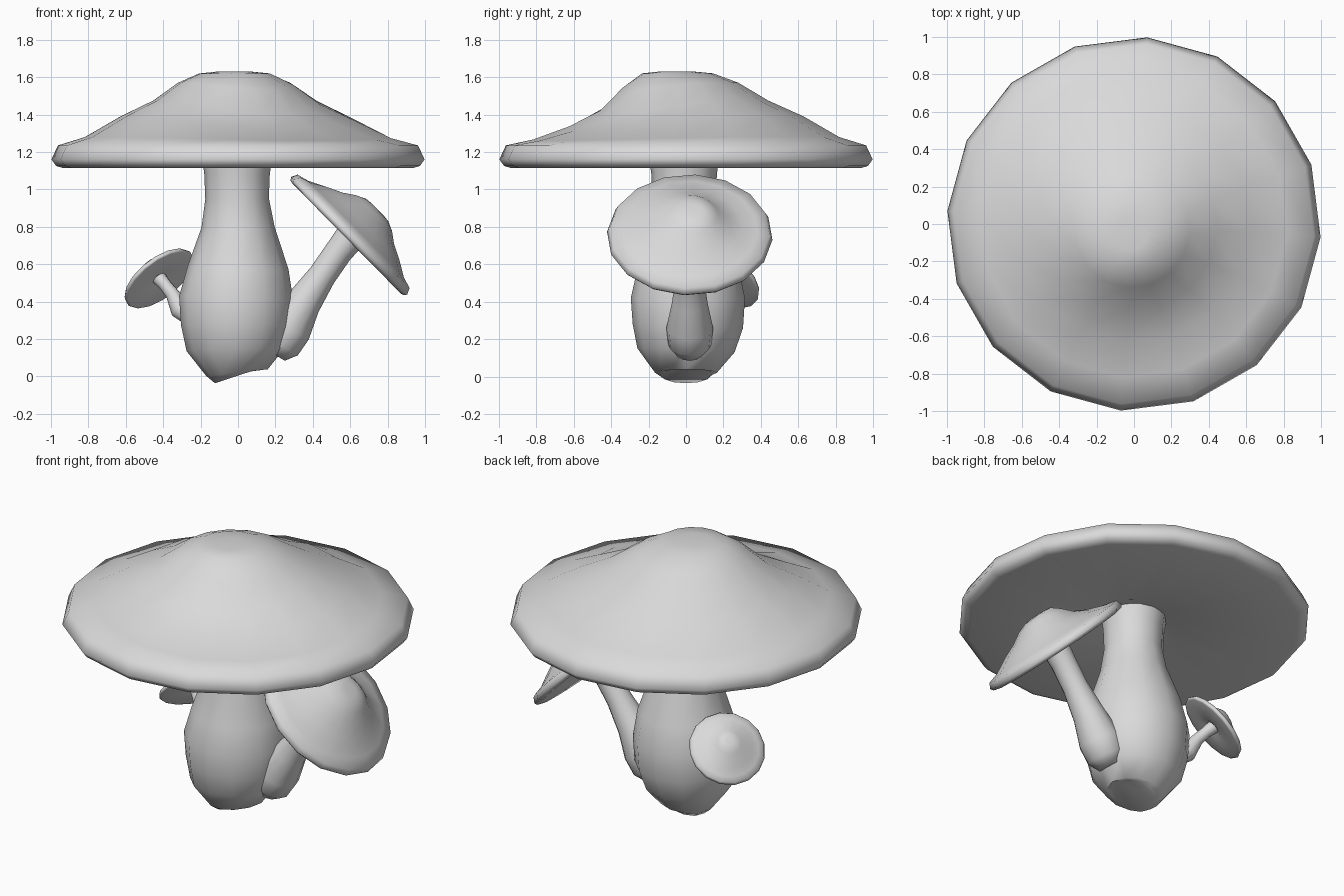
import bpy, bmesh, math
from mathutils import Vector, Matrix

if "Cube" in bpy.data.objects:
    bpy.data.objects.remove(bpy.data.objects["Cube"])

mat = bpy.data.materials.new("mushroom grey")
mat.diffuse_color = (0.7, 0.7, 0.7, 1)
mat.use_nodes = True
mat.node_tree.nodes["Principled BSDF"].inputs["Base Color"].default_value = mat.diffuse_color


def loft(name, rings, angle):
    """Skin a list of equal-length point rings and close both ends."""
    bm = bmesh.new()
    loops = [[bm.verts.new(p) for p in ring] for ring in rings]
    n = len(loops[0])
    for a, b in zip(loops, loops[1:]):
        for i in range(n):
            j = (i + 1) % n
            bm.faces.new((a[i], a[j], b[j], b[i]))
    bm.faces.new(loops[0][::-1])
    bm.faces.new(loops[-1])
    bmesh.ops.recalc_face_normals(bm, faces=bm.faces)
    mesh = bpy.data.meshes.new(name)
    bm.to_mesh(mesh)
    bm.free()
    mesh.materials.append(mat)
    ob = bpy.data.objects.new(name, mesh)
    bpy.context.collection.objects.link(ob)
    bpy.ops.object.select_all(action='DESELECT')
    ob.select_set(True)
    bpy.context.view_layer.objects.active = ob
    bpy.ops.object.shade_smooth_by_angle(angle=math.radians(angle))
    return ob


def stem(name, path, sides=12):
    """Tube through (x, y, z, radius) stations, rings square to the path."""
    pts = [Vector(p[:3]) for p in path]
    rings = []
    for k, p in enumerate(pts):
        d = pts[min(k + 1, len(pts) - 1)] - pts[max(k - 1, 0)]
        q = Vector((0, 0, 1)).rotation_difference(d)
        rings.append([p + q @ (path[k][3] * Vector((math.cos(t), math.sin(t), 0)))
                      for t in (math.tau * i / sides for i in range(sides))])
    return loft(name, rings, 60)


# Cap profile: radius, height over the underside, dent depth, peak shift
CAP = [(0.17, 0.05, 0, 0), (0.30, 0.005, 0, 0), (0.94, 0, 0, 0), (0.975, 0.01, 0, 0),
       (1.0, 0.045, 0, 0), (0.965, 0.12, 0, 0), (0.82, 0.165, 0.02, 0),
       (0.63, 0.275, 0.08, 0), (0.45, 0.36, 0.08, 0.2), (0.31, 0.455, 0.04, 0.6),
       (0.19, 0.505, 0, 0.9), (0.09, 0.515, 0, 1)]


def cap(name, centre, axis, scale, spin=0):
    """Sixteen-sided wavy cap with a dent on one side."""
    rot = Vector((0, 0, 1)).rotation_difference(Vector(axis)).to_matrix().to_4x4()
    m = (Matrix.Translation(centre) @ rot @ Matrix.Rotation(math.radians(spin), 4, 'Z')
         @ Matrix.Scale(scale, 4))
    rings = []
    for r, h, dent, shift in CAP:
        ring = []
        for i in range(16):
            t = math.radians(-4 + 22.5 * i)
            dip = dent * max(0, math.cos(t + math.radians(60))) ** 2
            ring.append(m @ Vector((r * math.cos(t) - 0.02 * shift,
                                    r * math.sin(t) - 0.05 * shift, h - dip)))
        rings.append(ring)
    return loft(name, rings, 60)


# Main mushroom
stem("main_stem", [(0, 0, 0.005, 0.13), (-0.005, 0, 0.02, 0.165), (-0.015, 0, 0.14, 0.26),
                   (-0.01, 0.01, 0.27, 0.295), (-0.01, 0.01, 0.42, 0.305),
                   (0, 0.01, 0.58, 0.27), (0, 0, 0.8, 0.195),
                   (-0.005, -0.01, 0.95, 0.17), (-0.005, -0.01, 1.08, 0.175),
                   (-0.005, -0.01, 1.19, 0.19)])
cap("main_cap", (0, 0, 1.115), (0, 0, 1), 1.0)

# Leaning mushroom on the right
stem("right_stem", [(0.19, 0.02, 0.12, 0.07), (0.22, 0.02, 0.17, 0.115),
                    (0.27, 0.02, 0.26, 0.125), (0.35, 0.02, 0.395, 0.095),
                    (0.45, 0.02, 0.54, 0.075), (0.54, 0.02, 0.67, 0.075),
                    (0.62, 0.02, 0.77, 0.085)])
cap("right_cap", (0.58, 0.02, 0.738), (0.71, 0, 0.70), 0.443, 180)

# Small mushroom at the back left
stem("left_stem", [(-0.24, 0.08, 0.31, 0.05), (-0.31, 0.10, 0.36, 0.055),
                   (-0.35, 0.135, 0.44, 0.037), (-0.39, 0.165, 0.49, 0.034),
                   (-0.43, 0.20, 0.535, 0.042)], 10)
cap("left_cap", (-0.415, 0.19, 0.515), (-0.55, 0.45, 0.70), 0.22, 100)
